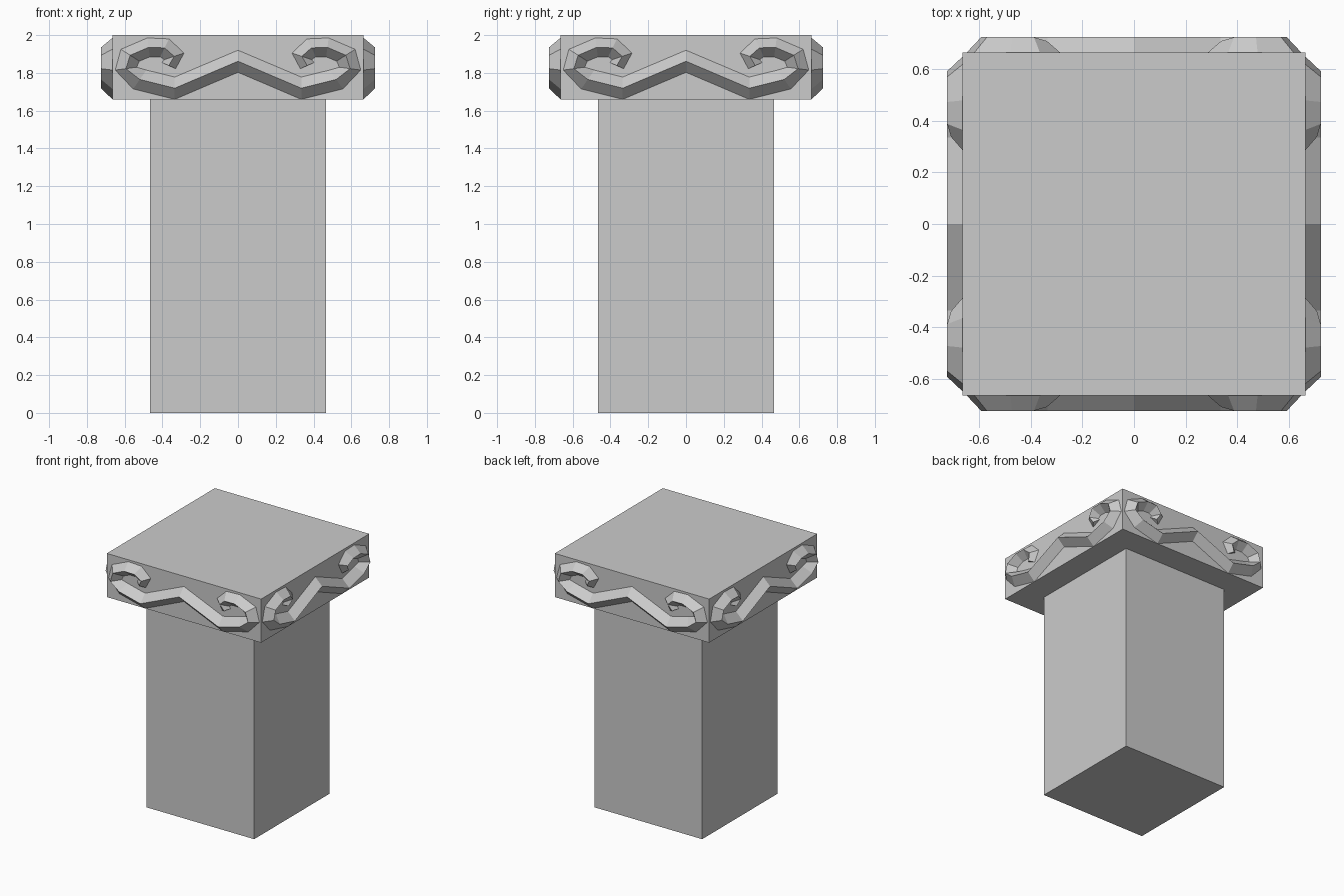
import bpy, bmesh, math
from mathutils import Matrix

if "Cube" in bpy.data.objects:
    bpy.data.objects.remove(bpy.data.objects["Cube"])

HALF = 0.665      # half width of the capital block


def box(name, half, z0, z1):
    bm = bmesh.new()
    bmesh.ops.create_cube(bm, size=1)
    bmesh.ops.scale(bm, verts=bm.verts, vec=(2 * half, 2 * half, z1 - z0))
    bmesh.ops.translate(bm, verts=bm.verts, vec=(0, 0, (z0 + z1) / 2))
    return finish(name, bm)


def finish(name, bm):
    bmesh.ops.recalc_face_normals(bm, faces=bm.faces)
    me = bpy.data.meshes.new(name)
    bm.to_mesh(me)
    bm.free()
    ob = bpy.data.objects.new(name, me)
    bpy.context.collection.objects.link(ob)
    return ob


# Half scroll stations: outer edge x, z, inner edge x, z, ridge depth
STATIONS = [
    (0.000, 1.803, 0.000, 1.920, 0.060),
    (0.335, 1.660, 0.335, 1.778, 0.060),
    (0.555, 1.715, 0.485, 1.815, 0.060),
    (0.650, 1.815, 0.537, 1.830, 0.060),
    (0.620, 1.925, 0.522, 1.862, 0.060),
    (0.480, 1.985, 0.467, 1.885, 0.060),
    (0.365, 1.980, 0.412, 1.885, 0.060),
    (0.286, 1.905, 0.390, 1.870, 0.045),
    (0.330, 1.822, 0.403, 1.855, 0.030),
]


def scroll(name, angle):
    # Diamond section swept through the mirrored stations
    path = [(s, 1) for s in STATIONS]
    path = [(s, -1) for s in STATIONS[:0:-1]] + path
    bm = bmesh.new()
    rings = []
    for (ox, oz, ix, iz, d), sx in path:
        mx, mz = (ox + ix) / 2, (oz + iz) / 2
        pts = [(ox, 0, oz), (mx, -d, mz), (ix, 0, iz), (mx, d, mz)]
        rings.append([bm.verts.new((sx * x, y - HALF, z)) for x, y, z in pts])
    for a, b in zip(rings, rings[1:]):
        for i in range(4):
            j = (i + 1) % 4
            bm.faces.new((a[i], a[j], b[j], b[i]))
    bm.faces.new(rings[0])
    bm.faces.new(rings[-1])
    bmesh.ops.rotate(bm, verts=bm.verts, cent=(0, 0, 0),
                     matrix=Matrix.Rotation(angle, 3, 'Z'))
    return finish(name, bm)


# Shaft and capital
box("pillar_shaft", 0.465, 0, 1.66)
box("capital_block", HALF, 1.66, 2.0)

# Scroll ornament on each side
for k, side in enumerate(("front", "right", "back", "left")):
    scroll(side + "_scroll", k * math.pi / 2)
